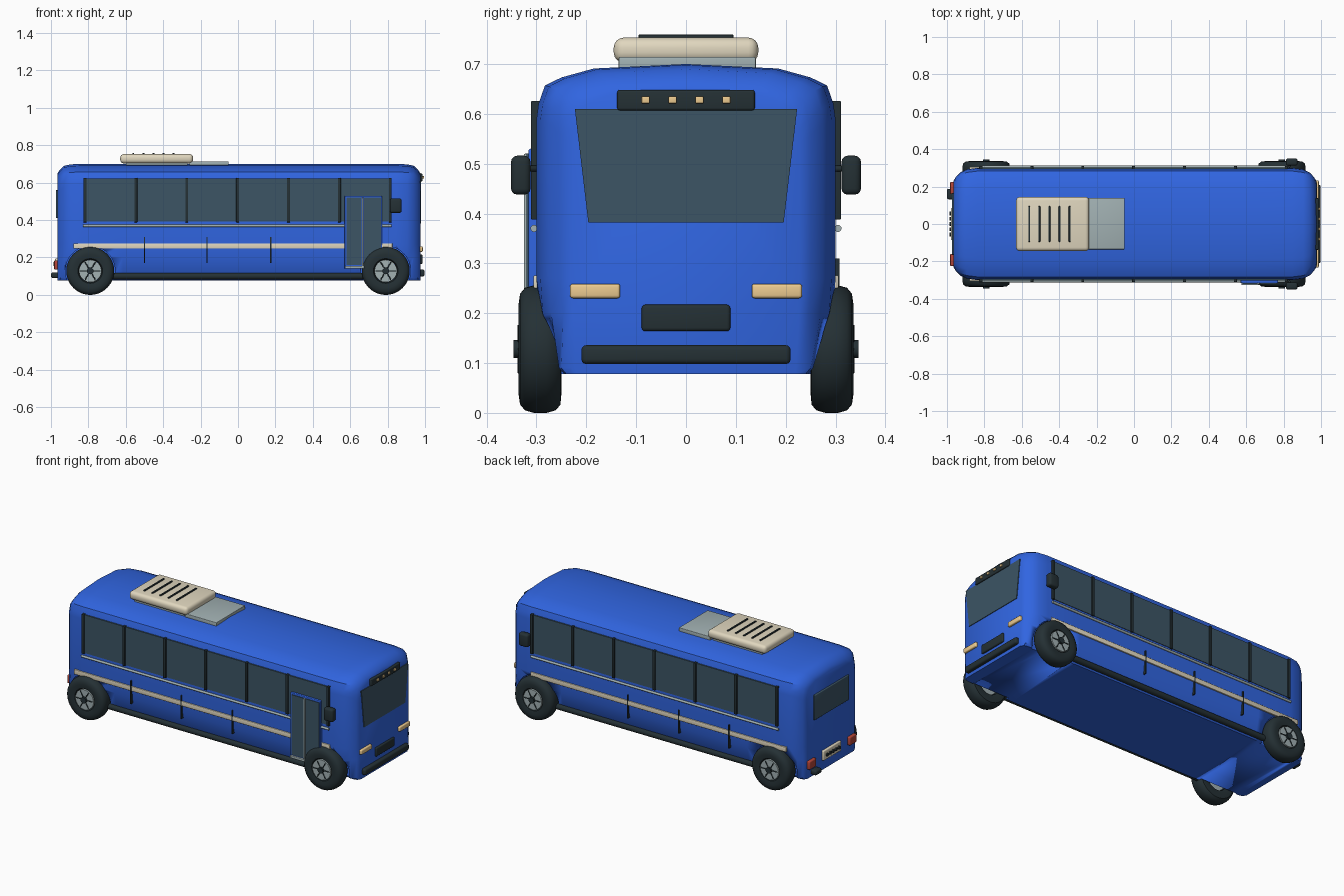
import bpy, bmesh, math
from mathutils import Matrix, Vector

if "Cube" in bpy.data.objects:
    bpy.data.objects.remove(bpy.data.objects["Cube"])


def material(name, r, g, b):
    m = bpy.data.materials.new(name)
    m.diffuse_color = (r, g, b, 1)
    m.use_nodes = True
    m.node_tree.nodes["Principled BSDF"].inputs["Base Color"].default_value = m.diffuse_color
    return m


BLUE = material("blue_paint", 0.03, 0.13, 0.75)
GLASS = material("dark_glass", 0.045, 0.09, 0.13)
DARK = material("dark_rubber", 0.018, 0.03, 0.035)
CREAM = material("cream", 0.75, 0.68, 0.52)
STEEL = material("steel", 0.36, 0.44, 0.45)
AMBER = material("amber_lamp", 0.85, 0.6, 0.28)
RED = material("red_lamp", 0.45, 0.06, 0.04)


def finish(name, bm, mat, angle=35):
    bmesh.ops.recalc_face_normals(bm, faces=bm.faces)
    me = bpy.data.meshes.new(name)
    bm.to_mesh(me)
    bm.free()
    ob = bpy.data.objects.new(name, me)
    bpy.context.collection.objects.link(ob)
    me.materials.append(mat)
    bpy.ops.object.select_all(action='DESELECT')
    ob.select_set(True)
    bpy.context.view_layer.objects.active = ob
    bpy.ops.object.shade_smooth_by_angle(angle=math.radians(angle))
    return ob


def box(name, x, y, z, mat, bevel=0.0, segments=3):
    """Box given by its min/max range on each axis."""
    bm = bmesh.new()
    size = [r[1] - r[0] for r in (x, y, z)]
    mid = [(r[0] + r[1]) / 2 for r in (x, y, z)]
    bmesh.ops.create_cube(bm, size=1, matrix=Matrix.Translation(mid) @ Matrix.Diagonal((*size, 1)))
    if bevel:
        bmesh.ops.bevel(bm, geom=bm.edges[:], offset=bevel, segments=segments, profile=0.5, affect='EDGES')
    return finish(name, bm, mat)


def side_box(name, s, x, y, z, mat, bevel=0.0):
    return box(name, x, sorted((s * y[0], s * y[1])), z, mat, bevel)


def rod(name, a, b, r, mat, sides=16):
    a, b = Vector(a), Vector(b)
    bm = bmesh.new()
    rot = (b - a).to_track_quat('Z', 'Y').to_matrix().to_4x4()
    bmesh.ops.create_cone(bm, cap_ends=True, segments=sides, radius1=r, radius2=r, depth=(b - a).length,
                          matrix=Matrix.Translation((a + b) / 2) @ rot)
    return finish(name, bm, mat)


def panel(name, x, outline, mat):
    """Thin plate across the bus, outline in (y, z)."""
    bm = bmesh.new()
    rings = [[bm.verts.new((xx, y, z)) for y, z in outline] for xx in x]
    bm.faces.new(rings[0])
    bm.faces.new(rings[1])
    for i in range(len(outline)):
        j = (i + 1) % len(outline)
        bm.faces.new((rings[0][i], rings[0][j], rings[1][j], rings[1][i]))
    return finish(name, bm, mat)


def lathe(name, profile, x, s, z, mat, steps=48):
    """Spin an (outward y, radius) profile around a wheel axle."""
    bm = bmesh.new()
    vs = [bm.verts.new((x, s * y, z + r)) for y, r in profile]
    edges = [bm.edges.new(p) for p in zip(vs, vs[1:])]
    bmesh.ops.spin(bm, geom=vs + edges, cent=(x, 0, z), axis=(0, 1, 0), angle=math.tau, steps=steps)
    bmesh.ops.remove_doubles(bm, verts=bm.verts, dist=0.0002)
    return finish(name, bm, mat)


# Body shell: cross-sections lofted along the length
ends = [(0, 0.23, 0.65, 0.25), (0.012, 0.25, 0.668, 0.255), (0.035, 0.275, 0.69, 0.255),
        (0.07, 0.292, 0.698, 0.255), (0.13, 0.30, 0.70, 0.255), (0.35, 0.30, 0.70, 0.27)]
stations = [(-0.965 + e[0], *e[1:]) for e in ends] + [(0.975 - e[0], *e[1:]) for e in reversed(ends)]
bm = bmesh.new()
rings = []
for x, w, top, low in stations:
    k = w / 0.30
    half = [(0.185 * k, top - 0.009), (0.25 * k, top - 0.027), (0.283 * k, top - 0.043), (0.296 * k, top - 0.08),
            (w, top - 0.11), (w, 0.27), (0.985 * w, 0.2), (min(low, w), 0.09), (min(low, w) - 0.01, 0.078)]
    ring = [(0, top)] + half + [(-y, z) for y, z in reversed(half)]
    rings.append([bm.verts.new((x, y, z)) for y, z in ring])
for a, b in zip(rings, rings[1:]):
    for i in range(len(a)):
        j = (i + 1) % len(a)
        bm.faces.new((a[i], a[j], b[j], b[i]))
bm.faces.new(rings[0])
bm.faces.new(rings[-1])
body = finish("body", bm, BLUE, 40)

# Wheels, with wells cut into the body
AXLE_Z = 0.128
tyre = [(0.29, 0.06), (0.255, 0.065), (0.25, 0.09), (0.252, 0.112), (0.262, 0.123), (0.28, 0.128), (0.305, 0.128),
        (0.323, 0.123), (0.333, 0.111), (0.336, 0.09), (0.332, 0.066), (0.322, 0.06), (0.29, 0.06)]
for x in (-0.79, 0.79):
    for s in (-1, 1):
        cutter = rod("well_cutter", (x, s * 0.24, AXLE_Z), (x, s * 0.45, AXLE_Z), 0.133, BLUE, 48)
        cutter.hide_render = True
        mod = body.modifiers.new("well", 'BOOLEAN')
        mod.object = cutter
        mod.operation = 'DIFFERENCE'
        bpy.context.view_layer.objects.active = body
        bpy.ops.object.modifier_apply(modifier=mod.name)
        bpy.data.objects.remove(cutter)
        lathe("tyre", tyre, x, s, AXLE_Z, DARK)
        rod("wheel_disc", (x, s * 0.27, AXLE_Z), (x, s * 0.334, AXLE_Z), 0.06, STEEL, 32)
        rod("hub_cap", (x, s * 0.33, AXLE_Z), (x, s * 0.346, AXLE_Z), 0.018, DARK, 20)
        for i in range(6):
            a = i * math.tau / 6
            c, d = math.cos(a), math.sin(a)
            rod("wheel_spoke", (x + 0.018 * c, s * 0.335, AXLE_Z + 0.018 * d),
                (x + 0.055 * c, s * 0.335, AXLE_Z + 0.055 * d), 0.003, DARK, 8)

# Parts on both sides
for s in (-1, 1):
    side_box("side_window", s, (-0.82, 0.815), (0.285, 0.303), (0.392, 0.622), GLASS)
    for i in range(7):
        x = -0.818 + i * 0.272
        side_box("window_pillar", s, (x - 0.008, x + 0.008), (0.285, 0.311), (0.388, 0.626), DARK, 0.002)
    rod("belt_rail", (-0.83, s * 0.305, 0.37), (0.82, s * 0.305, 0.37), 0.007, STEEL)
    side_box("side_stripe", s, (-0.88, 0.825), (0.29, 0.306), (0.247, 0.276), CREAM, 0.003)
    for x in (-0.50, -0.165, 0.175):
        side_box("panel_seam", s, (x - 0.003, x + 0.003), (0.285, 0.308), (0.17, 0.31), DARK)
    rod("skirt_rail", (-0.67, s * 0.275, 0.1), (0.67, s * 0.275, 0.1), 0.017, DARK)
    side_box("mirror", s, (0.812, 0.875), (0.312, 0.351), (0.438, 0.516), DARK, 0.012)
    rod("mirror_arm", (0.82, s * 0.29, 0.49), (0.84, s * 0.325, 0.49), 0.006, DARK)

# Folding door on the kerb side
box("door_panel", (0.57, 0.77), (-0.316, -0.255), (0.14, 0.53), BLUE, 0.004)
for x0, x1 in ((0.58, 0.661), (0.673, 0.764)):
    box("door_glass", (x0, x1), (-0.32, -0.31), (0.16, 0.52), GLASS)
box("door_post", (0.662, 0.672), (-0.325, -0.31), (0.15, 0.52), STEEL, 0.002)
box("door_step", (0.575, 0.68), (-0.327, -0.26), (0.14, 0.155), STEEL, 0.003)

# Front end
panel("windscreen", (0.965, 0.979), [(-0.223, 0.61), (0.223, 0.61), (0.196, 0.382), (-0.196, 0.382)], GLASS)
box("marker_panel", (0.95, 0.987), (-0.138, 0.138), (0.607, 0.648), DARK, 0.005)
for y in (-0.081, -0.027, 0.027, 0.081):
    box("marker_lamp", (0.98, 0.994), (y - 0.008, y + 0.008), (0.621, 0.635), AMBER, 0.002)
for s in (-1, 1):
    side_box("headlight", s, (0.945, 0.988), (0.132, 0.233), (0.23, 0.259), AMBER, 0.006)
box("grille", (0.96, 0.986), (-0.089, 0.089), (0.164, 0.217), DARK, 0.007)
box("front_bumper", (0.955, 0.997), (-0.21, 0.21), (0.098, 0.136), DARK, 0.01)

# Rear end
box("rear_window", (-0.974, -0.955), (-0.165, 0.165), (0.41, 0.56), GLASS, 0.004)
for s in (-1, 1):
    side_box("tail_lamp", s, (-0.983, -0.94), (0.16, 0.225), (0.135, 0.185), RED, 0.006)
box("rear_plate", (-0.978, -0.955), (-0.085, 0.085), (0.135, 0.195), CREAM, 0.006)
for i in range(5):
    y = -0.056 + i * 0.028
    rod("plate_stud", (-0.97, y, 0.165), (-0.986, y, 0.165), 0.01, DARK, 12)
box("exhaust", (-1.0, -0.66), (0.132, 0.188), (0.09, 0.12), DARK, 0.01)

# Roof unit with vents and hatch
box("roof_unit", (-0.63, -0.24), (-0.145, 0.145), (0.703, 0.753), CREAM, 0.02, 4)
box("roof_unit_base", (-0.60, -0.27), (-0.13, 0.13), (0.685, 0.71), STEEL)
for i in range(5):
    x = -0.56 + i * 0.054
    box("roof_vent", (x - 0.005, x + 0.005), (-0.095, 0.095), (0.745, 0.759), DARK, 0.002)
box("roof_hatch", (-0.26, -0.05), (-0.135, 0.14), (0.685, 0.714), STEEL, 0.003)
